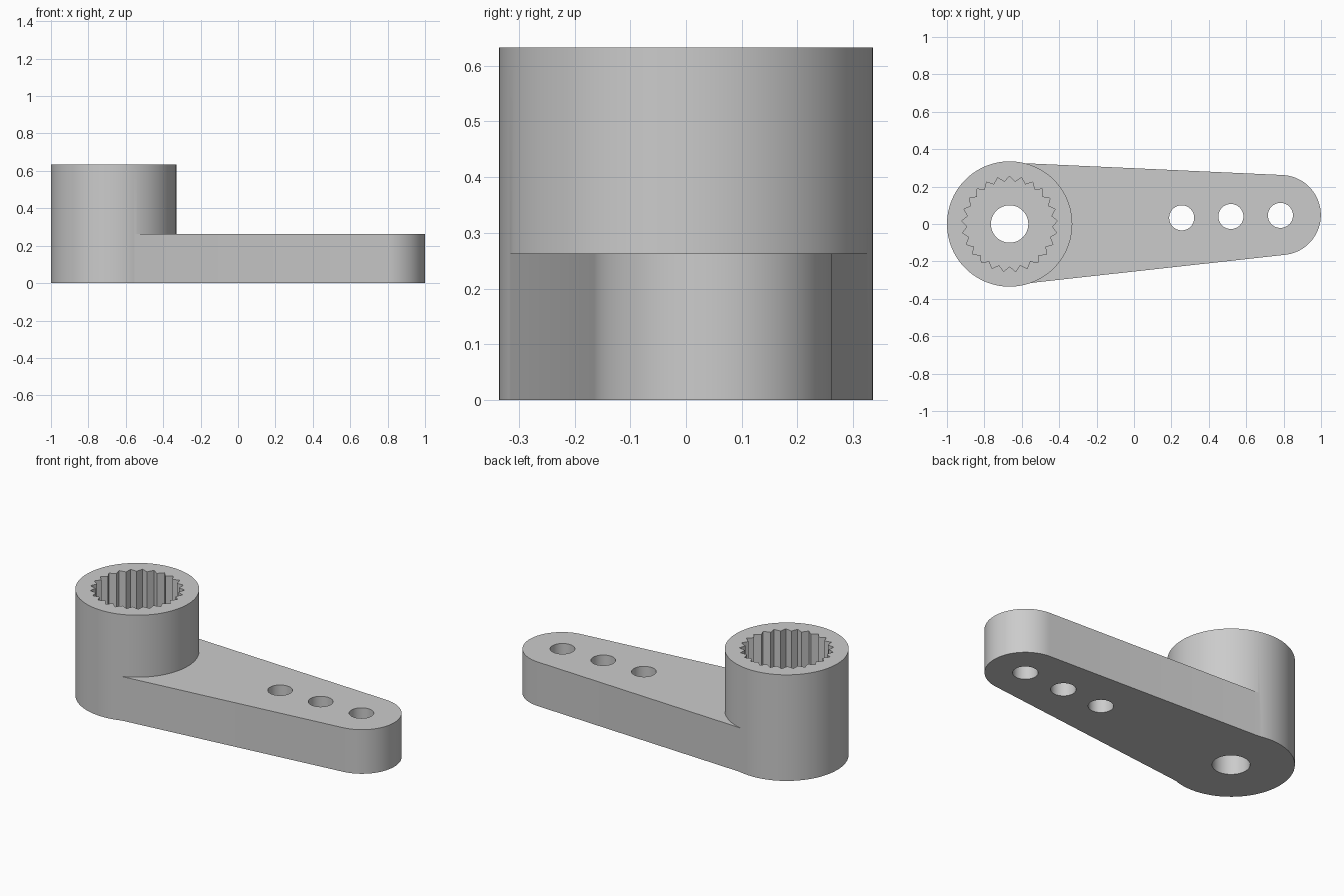
import bpy
import bmesh
from math import sin, cos, pi, radians

cube = bpy.data.objects.get("Cube")
if cube:
    bpy.data.objects.remove(cube, do_unlink=True)

HUB_X, HUB_R, HUB_H = -0.665, 0.335, 0.633
ARM_H, POCKET_FLOOR = 0.263, 0.263
TEETH = 25

grey = bpy.data.materials.new("light_grey")
grey.use_nodes = True
colour = (0.6, 0.6, 0.6, 1)
grey.diffuse_color = colour
grey.node_tree.nodes["Principled BSDF"].inputs["Base Color"].default_value = colour


def arc(x, y, r, start, end, n):
    """Points along an arc, both ends included (degrees)."""
    angles = [radians(start + (end - start) * i / n) for i in range(n + 1)]
    return [(x + r * cos(a), y + r * sin(a)) for a in angles]


def circle(x, y, r, n=96):
    return arc(x, y, r, 0, 360, n)[:-1]


def prism(name, outline, z0, z1):
    """Extrude a counter-clockwise outline from z0 to z1."""
    bm = bmesh.new()
    face = bm.faces.new([bm.verts.new((x, y, z0)) for x, y in outline])
    top = bmesh.ops.extrude_face_region(bm, geom=[face])["geom"]
    verts = [v for v in top if isinstance(v, bmesh.types.BMVert)]
    bmesh.ops.translate(bm, vec=(0, 0, z1 - z0), verts=verts)
    bmesh.ops.recalc_face_normals(bm, faces=bm.faces)
    mesh = bpy.data.meshes.new(name)
    bm.to_mesh(mesh)
    bm.free()
    mesh.materials.append(grey)
    obj = bpy.data.objects.new(name, mesh)
    bpy.context.collection.objects.link(obj)
    return obj


def combine(target, other, operation):
    """Apply a boolean and discard the helper."""
    mod = target.modifiers.new(operation.lower(), "BOOLEAN")
    mod.operation, mod.object, mod.solver = operation, other, "EXACT"
    bpy.context.view_layer.objects.active = target
    bpy.ops.object.modifier_apply(modifier=mod.name)
    bpy.data.objects.remove(other, do_unlink=True)


# Round hub joined to the tapered arm with its rounded tip
lever = prism("lever_arm", circle(HUB_X, 0, HUB_R), 0, HUB_H)
outline = [(-0.59, 0.325), (-0.66, 0), (-0.57, -0.317)]
outline += arc(0.785, 0.048, 0.214, -83.6, 87.3, 40)
combine(lever, prism("arm_body", outline, 0, ARM_H), "UNION")

# Toothed socket in the top of the hub
socket = []
for i in range(TEETH * 2):
    a = pi / 2 + pi * i / TEETH
    r = 0.227 if i % 2 else 0.256
    socket.append((HUB_X + r * cos(a), r * sin(a)))
combine(lever, prism("socket_cutter", socket, POCKET_FLOOR, 1), "DIFFERENCE")

# Screw hole through the hub and three link holes along the arm
holes = [(HUB_X, 0, 0.1), (0.255, 0.033, 0.067),
         (0.518, 0.04, 0.067), (0.783, 0.046, 0.067)]
for x, y, r in holes:
    combine(lever, prism("hole_cutter", circle(x, y, r, 48), -0.2, 1), "DIFFERENCE")

# Smooth the round walls and keep the edges crisp
bpy.ops.object.select_all(action="DESELECT")
lever.select_set(True)
bpy.context.view_layer.objects.active = lever
bpy.ops.object.shade_smooth_by_angle(angle=radians(20))
